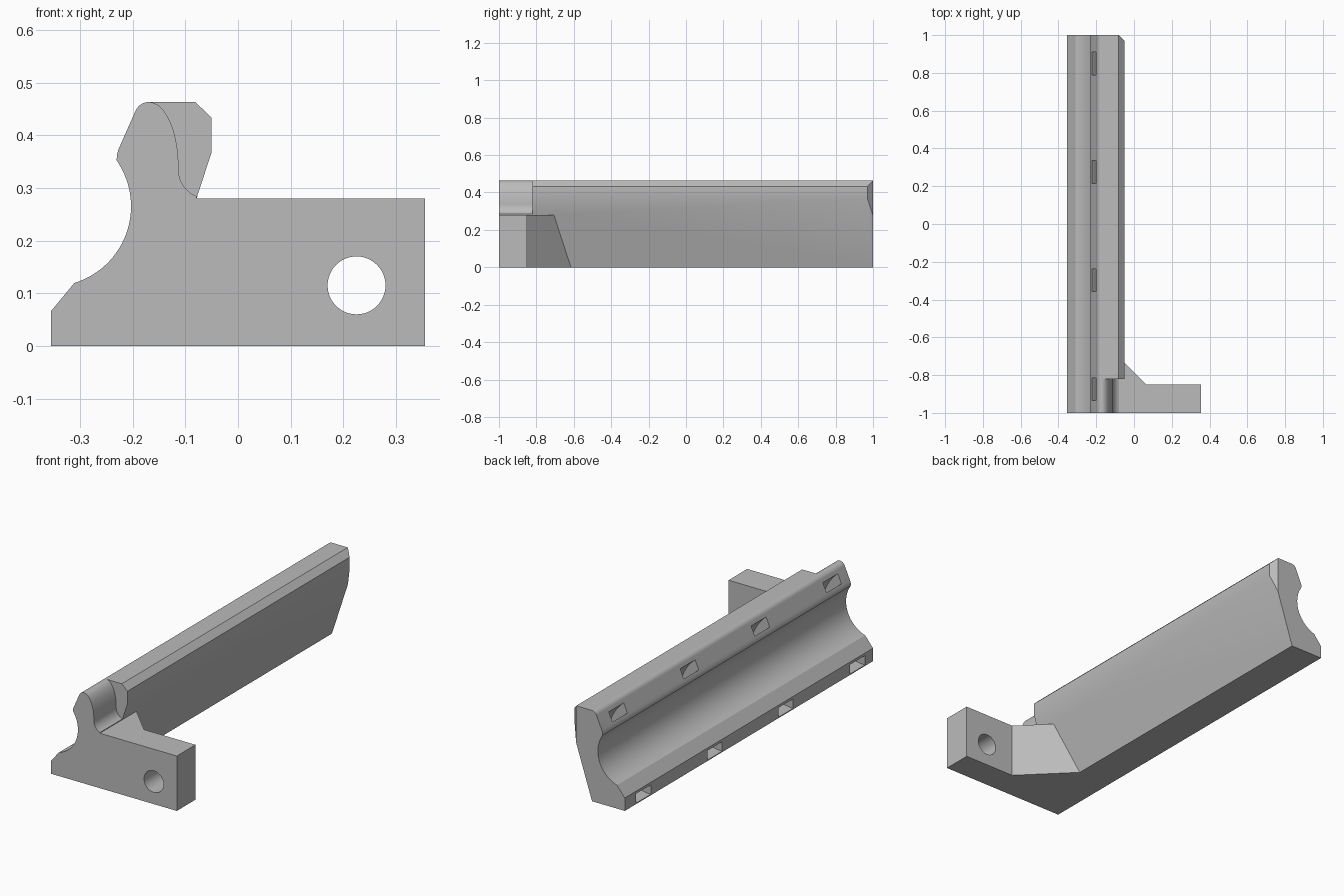
import bpy, bmesh, math

cube = bpy.data.objects.get("Cube")
if cube:
    bpy.data.objects.remove(cube, do_unlink=True)

grey = bpy.data.materials.new("plain_grey")
colour = (0.5, 0.5, 0.5, 1)
grey.diffuse_color = colour
grey.use_nodes = True
grey.node_tree.nodes["Principled BSDF"].inputs["Base Color"].default_value = colour


def arc(cx, cz, rx, rz, start, end, steps):
    """Points along an elliptical arc, angles in degrees."""
    angles = [math.radians(start + (end - start) * i / steps) for i in range(steps + 1)]
    return [(cx + rx * math.cos(a), cz + rz * math.sin(a)) for a in angles]


def prism(name, points, low, high, axis="y"):
    """Extrude a closed outline along y (outline in x,z) or z (outline in x,y)."""
    bm = bmesh.new()
    place = (lambda p, d: (p[0], d, p[1])) if axis == "y" else (lambda p, d: (p[0], p[1], d))
    a = [bm.verts.new(place(p, low)) for p in points]
    b = [bm.verts.new(place(p, high)) for p in points]
    bm.faces.new(a)
    bm.faces.new(b[::-1])
    for i in range(len(points)):
        j = (i + 1) % len(points)
        bm.faces.new((a[i], b[i], b[j], a[j]))
    bmesh.ops.recalc_face_normals(bm, faces=bm.faces)
    mesh = bpy.data.meshes.new(name)
    bm.to_mesh(mesh)
    bm.free()
    mesh.materials.append(grey)
    obj = bpy.data.objects.new(name, mesh)
    bpy.context.collection.objects.link(obj)
    return obj


def combine(target, tool, operation):
    """Apply a boolean and discard the tool."""
    mod = target.modifiers.new("combine", "BOOLEAN")
    mod.object, mod.operation, mod.solver = tool, operation, "EXACT"
    bpy.context.view_layer.objects.active = target
    bpy.ops.object.modifier_apply(modifier=mod.name)
    bpy.data.objects.remove(tool, do_unlink=True)


# Long rail with a concave cradle along its left side
profile = [(-0.17, 0), (-0.355, 0), (-0.355, 0.066)]
profile += arc(-0.355, 0.265, 0.152, 0.152, -73, 31.7, 28)
profile += [(-0.2305, 0.353), (-0.2295, 0.364), (-0.227, 0.373)]
profile += arc(-0.169, 0.435, 0.028, 0.028, 160, 90, 8)
profile += [(-0.081, 0.463), (-0.05, 0.433), (-0.05, 0.368)]
rail = prism("cradle_rail", profile, -1, 1)

# Rounded neck at the front end of the rail
neck = arc(-0.169, 0.34, 0.056, 0.123, 90, 0, 18)
neck += arc(-0.058, 0.335, 0.055, 0.055, 180, 248, 12)
neck += [(-0.079, 0.28), (0.05, 0.28), (0.05, 0.55), (-0.169, 0.55)]
combine(rail, prism("neck_cutter", neck, -1.1, -0.82), "DIFFERENCE")

# Clipped corner at the back end
corner = [(-0.12, 1.04), (0.02, 0.9), (0.02, 1.04)]
combine(rail, prism("corner_cutter", corner, -0.1, 0.6, "z"), "DIFFERENCE")

# Mounting foot with an angled gusset
foot = [(-0.19, -1), (0.355, -1), (0.355, -0.85), (0.065, -0.85), (-0.19, -0.595)]
combine(rail, prism("mounting_foot", foot, 0, 0.28, "z"), "UNION")

# Bolt hole through the foot
hole = arc(0.225, 0.115, 0.055, 0.055, 0, 352.5, 47)
combine(rail, prism("bolt_cutter", hole, -1.1, -0.7), "DIFFERENCE")

# Curved strap channels running behind the cradle
channel = arc(-0.355, 0.245, 0.192, 0.192, -100, 62, 32)
channel += arc(-0.355, 0.245, 0.24, 0.24, 62, -100, 32)
for y in (-0.875, -0.297, 0.275, 0.85):
    combine(rail, prism("strap_cutter", channel, y - 0.06, y + 0.06), "DIFFERENCE")

rail.select_set(True)
bpy.context.view_layer.objects.active = rail
bpy.ops.object.shade_smooth_by_angle(angle=math.radians(25))
